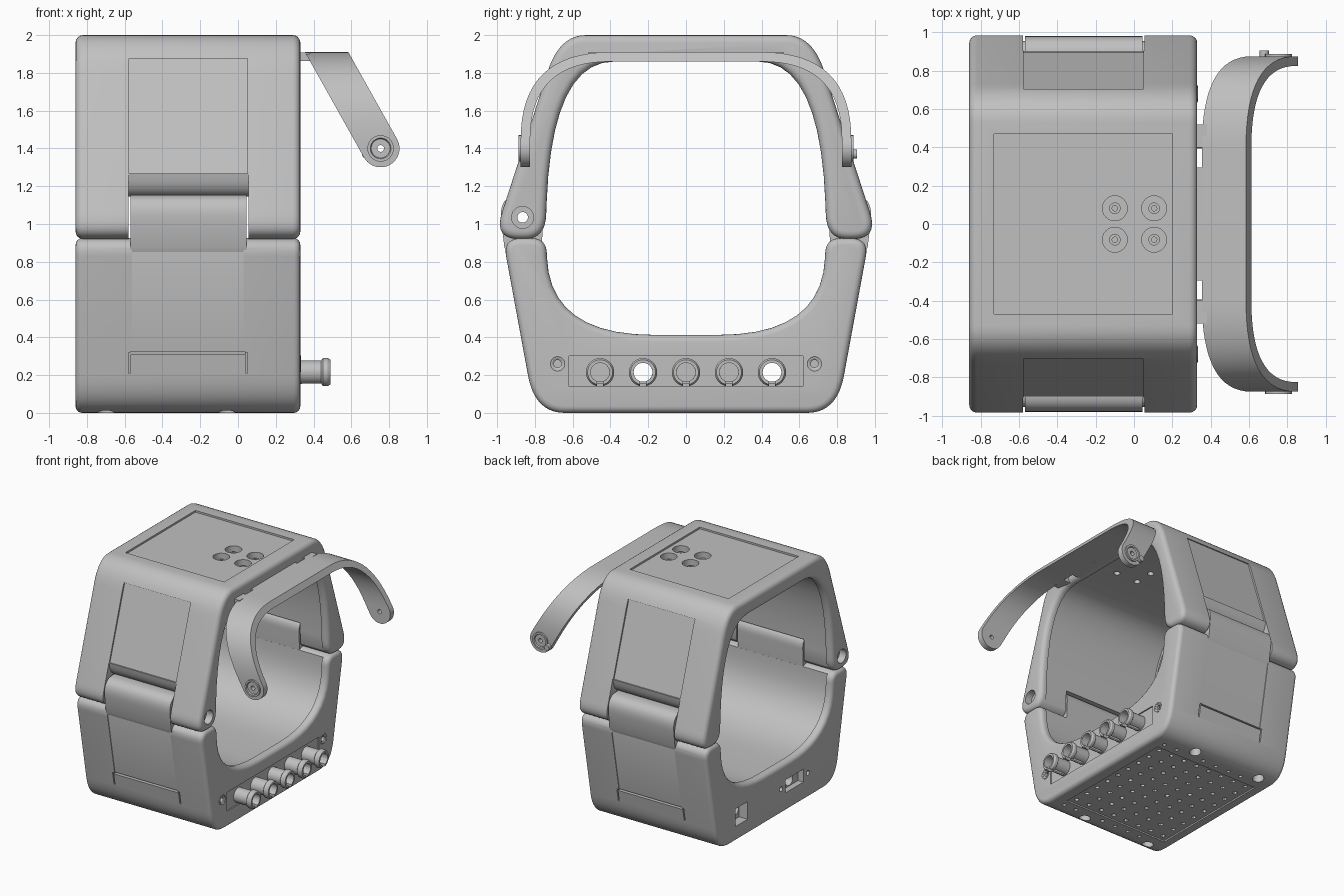
import bpy, bmesh, math
from mathutils import Matrix, Vector

if "Cube" in bpy.data.objects:
    bpy.data.objects.remove(bpy.data.objects["Cube"])

GREY = (0.53, 0.53, 0.53, 1)
grey = bpy.data.materials.new("plain grey")
grey.use_nodes = True
grey.diffuse_color = GREY
grey.node_tree.nodes["Principled BSDF"].inputs["Base Color"].default_value = GREY

X0, X1 = -0.86, 0.33            # width of the housing
HINGE_Y, HINGE_Z = 0.865, 1.035
CONNECTOR_Z = 0.215


def finish(name, bm):
    bmesh.ops.recalc_face_normals(bm, faces=bm.faces)
    mesh = bpy.data.meshes.new(name)
    bm.to_mesh(mesh)
    bm.free()
    mesh.materials.append(grey)
    obj = bpy.data.objects.new(name, mesh)
    bpy.context.collection.objects.link(obj)
    return obj


def rounded(corners, steps=10):
    """Polygon from (y, z, cut_before, cut_after) corners with curved corners."""
    out = []
    for i, c in enumerate(corners):
        p = Vector(c[:2])
        if len(c) == 2:
            out.append(p)
            continue
        before, after = Vector(corners[i - 1][:2]), Vector(corners[(i + 1) % len(corners)][:2])
        a = p + (before - p).normalized() * c[2]
        b = p + (after - p).normalized() * c[3]
        for k in range(steps + 1):
            t = k / steps
            out.append(a * (1 - t) ** 2 + p * 2 * t * (1 - t) + b * t * t)
    return out


def symmetric(half):
    return half + [(-c[0], c[1], *reversed(c[2:])) for c in reversed(half)]


def prism(name, pts, x0, x1, bevel=0):
    bm = bmesh.new()
    a, b = ([bm.verts.new((x, p[0], p[1])) for p in pts] for x in (x0, x1))
    caps = [bm.faces.new(a), bm.faces.new(b[::-1])]
    for i in range(len(pts)):
        bm.faces.new((a[i - 1], b[i - 1], b[i], a[i]))
    bmesh.ops.recalc_face_normals(bm, faces=bm.faces)
    if bevel:
        bmesh.ops.bevel(bm, geom=[e for f in caps for e in f.edges], offset=bevel, segments=4,
                        profile=0.5, affect='EDGES', clamp_overlap=False)
    return finish(name, bm)


def box(name, x, y, z):
    return prism(name, [(y[0], z[0]), (y[1], z[0]), (y[1], z[1]), (y[0], z[1])], x[0], x[1])


TURN = {'X': Matrix.Rotation(math.pi / 2, 4, 'Y'), 'Z': Matrix.Identity(4),
        'Y': Matrix.Rotation(-math.pi / 2, 4, 'X')}


def rods(name, axis, centers, radius, depth, seg=24):
    """Separate cylinders sharing one mesh."""
    bm = bmesh.new()
    for c in centers:
        bmesh.ops.create_cone(bm, cap_ends=True, segments=seg, radius1=radius, radius2=radius,
                              depth=depth, matrix=Matrix.Translation(c) @ TURN[axis])
    return finish(name, bm)


def lathe(name, axis, center, profile, seg=32):
    """Ring from a closed (height, radius) profile turned about an axis."""
    bm = bmesh.new()
    m = Matrix.Translation(center) @ TURN[axis]
    rings = [[bm.verts.new(m @ Vector((r * math.cos(a), r * math.sin(a), h))) for h, r in profile]
             for a in (2 * math.pi * i / seg for i in range(seg))]
    n = len(profile)
    for i in range(seg):
        p, q = rings[i], rings[(i + 1) % seg]
        for k in range(n):
            bm.faces.new((p[k], p[(k + 1) % n], q[(k + 1) % n], q[k]))
    return finish(name, bm)


def cut(obj, *cutters):
    bpy.context.view_layer.objects.active = obj
    for c in cutters:
        mod = obj.modifiers.new("cut", 'BOOLEAN')
        mod.operation, mod.solver, mod.object = 'DIFFERENCE', 'MANIFOLD', c
        bpy.ops.object.modifier_apply(modifier=mod.name)
        bpy.data.objects.remove(c)


def slope_cutter(line, s, x, z, depth):
    """Slab lying on the sloped front or back wall."""
    y0, y1 = line(z[0]), line(z[1])
    pts = [(y0 - depth, z[0]), (y0 + 0.06, z[0]), (y1 + 0.06, z[1]), (y1 - depth, z[1])]
    return prism("cutter", [(s * y, h) for y, h in pts], *x)


def low_wall(z):
    return 0.80 + 0.184 * z


def high_wall(z):
    return 0.67 + (2 - z) * 0.329


# Lower housing with its round opening
lower = prism("lower_housing", rounded(symmetric([
    (0.80, 0, 0.16, 0.2), (0.97, 0.925, 0.1, 0.1), (0.74, 0.925, 0.08, 0.08),
    (0.72, 0.413, 0.41, 0.55)])), X0, X1, 0.035)
cut(lower, prism("cutter", rounded(symmetric([(0.765, 1.0), (0.745, 0.395, 0.45, 0.57)])), X0 + 0.06, X1 - 0.06))
for s in (1, -1):
    cut(lower, slope_cutter(low_wall, s, (-0.56, 0.03), (0.32, 0.88), 0.006),
        slope_cutter(low_wall, s, (-0.568, 0.038), (0.31, 0.325), 0.03),
        slope_cutter(low_wall, s, (-0.58, -0.57), (0.21, 0.32), 0.03),
        slope_cutter(low_wall, s, (0.04, 0.05), (0.21, 0.32), 0.03))

# Perforated base
cut(lower, box("cutter", (-0.77, 0.22), (-0.55, 0.55), (-0.1, 0.012)),
    rods("cutter", 'Z', [(-0.275 + 0.125 * (i - 3.5), 0.125 * (j - 4), 0.02)
                         for i in range(8) for j in range(9)], 0.018, 0.08, 12),
    rods("cutter", 'Z', [(x, s * 0.67, 0) for x in (-0.70, -0.06) for s in (1, -1)], 0.045, 0.14),
    rods("cutter", 'Z', [(x, s * 0.61, 0) for x in (-0.57, -0.45, -0.32, -0.19, 0.08, 0.2)
                         for s in (1, -1)], 0.016, 0.1, 12))

# Connector row, with two bores running through to the far side
spots = [0.2275 * (i - 2) for i in range(5)]
through = (spots[1], spots[4])
cut(lower, box("cutter", (X1 - 0.01, 0.5), (-0.62, 0.62), (0.14, 0.30)),
    rods("cutter", 'X', [(0.3, y, CONNECTOR_Z) for y in spots if y not in through], 0.05, 0.4),
    rods("cutter", 'X', [(-0.2, y, CONNECTOR_Z) for y in through], 0.05, 1.5),
    rods("cutter", 'X', [(X1, s * 0.68, 0.26) for s in (1, -1)], 0.03, 0.12),
    box("cutter", (-1, X0 + 0.08), (0.40, 0.56), (0.13, 0.28)),
    box("cutter", (-1, X0 + 0.05), (-0.35, -0.11), (0.16, 0.27)),
    rods("cutter", 'X', [(X0, y, CONNECTOR_Z) for y in (-0.05, -0.41)], 0.02, 0.1))
for y in spots:
    tube = lathe("connector", 'X', (0, y, CONNECTOR_Z), [
        (0.28, 0.05), (0.28, 0.062), (0.44, 0.062), (0.45, 0.075), (0.475, 0.075), (0.49, 0.066), (0.49, 0.05)])
    cut(tube, box("cutter", (0.34, 0.6), (y - 0.016, y + 0.016), (0.1, CONNECTOR_Z)))
for s in (1, -1):
    lathe("connector_screw", 'X', (X1, s * 0.68, 0.26),
          [(-0.03, 0.02), (-0.03, 0.045), (0.002, 0.045), (0.003, 0.038), (-0.008, 0.02)])

# Upper housing with hinge notches and recessed windows
upper = prism("upper_housing", rounded(symmetric([
    (0.67, 2.0, 0.14, 0.2), (1.02, 0.92, 0.15, 0.14), (0.745, 0.92, 0.11, 0.13),
    (0.71, 1.86, 0.75, 0.33)])), X0, X1, 0.04)
cut(upper, prism("cutter", rounded(symmetric([(0.765, 0.8), (0.735, 1.885, 0.8, 0.35)])), X0 + 0.06, X1 - 0.06))
notch = rounded([(1.1, 0.85), (1.1, 1.272), (0.905, 1.272), (0.88, 1.145, 0.1, 0.08), (0.7, 1.145), (0.7, 0.85)])
for s in (1, -1):
    cut(upper, prism("cutter", [(s * y, z) for y, z in notch], -0.58, 0.055),
        slope_cutter(high_wall, s, (-0.578, 0.05), (1.268, 1.875), 0.016))

# Top panel with four countersunk holes
holes = [(x, s * 0.082, 1.96) for x in (-0.10, 0.105) for s in (1, -1)]
cut(upper, box("cutter", (-0.73, 0.20), (-0.47, 0.47), (1.985, 2.1)),
    rods("cutter", 'Z', holes, 0.065, 0.06),
    rods("cutter", 'Z', holes, 0.025, 0.5))
for x, y, z in holes:
    lathe("top_screw", 'Z', (x, y, 1.93), [(0, 0.014), (0, 0.03), (0.022, 0.03), (0.022, 0.014)])

# Hinge knuckles and the pin bore
bore = (-0.2, -HINGE_Y, HINGE_Z)
cut(upper, rods("cutter", 'X', [(x, -HINGE_Y, HINGE_Z) for x in (X0, X1)], 0.058, 0.12),
    rods("cutter", 'X', [bore], 0.028, 2))
knuckle = rounded([(0.962, 0.88), (0.995, 1.155, 0.14, 0.12), (0.75, 1.155, 0.1, 0.1), (0.765, 0.85), (0.95, 0.85)])
for s, side in ((1, "back"), (-1, "front")):
    part = prism(side + "_hinge_knuckle", [(s * y, z) for y, z in knuckle], -0.57, 0.045)
    if s < 0:
        cut(part, rods("cutter", 'X', [bore], 0.028, 2))


# Carrying handle: a slanted U-shaped strap with round ends
PIVOT_X, PIVOT_Z, END_R = 0.755, 1.40, 0.1


def strap_edges(z):
    mid = PIVOT_X + (PIVOT_Z - z) * 0.56
    arc = math.sqrt(max(END_R ** 2 - (z - PIVOT_Z) ** 2, 0))
    return (mid - 0.115 if z > 1.351 else PIVOT_X - arc,
            mid + 0.115 if z > 1.449 else PIVOT_X + arc)


def strap_path(y, top):
    pts = [(y, 1.401 - END_R * math.cos(math.pi * k / 24)) for k in range(16)]
    a, p, b = Vector((y, 1.45)), Vector((y, top)), Vector((0.4, top))
    pts += [tuple(a * (1 - t) ** 2 + p * 2 * t * (1 - t) + b * t * t) for t in (k / 16 for k in range(17))]
    return pts + [(-q[0], q[1]) for q in reversed(pts)]


bm = bmesh.new()
loops = []
for (yo, zo), (yi, zi) in zip(strap_path(0.875, 1.91), strap_path(0.825, 1.86)):
    (a, b), (c, d) = strap_edges(zo), strap_edges(zi)
    loops.append([bm.verts.new(v) for v in ((a, yo, zo), (b, yo, zo), (d, yi, zi), (c, yi, zi))])
for p, q in zip(loops, loops[1:]):
    for k in range(4):
        bm.faces.new((p[k], p[(k + 1) % 4], q[(k + 1) % 4], q[k]))
bm.faces.new(loops[0])
bm.faces.new(loops[-1])
handle = finish("handle", bm)
cut(handle, rods("cutter", 'Y', [(PIVOT_X, 0, PIVOT_Z)], 0.018, 3))
for s in (1, -1):
    lathe("handle_boss", 'Y', (PIVOT_X, s * 0.87, PIVOT_Z),
          [(-s * 0.01, 0.018), (-s * 0.01, 0.07), (s * 0.018, 0.07), (s * 0.018, 0.055),
           (s * 0.008, 0.05), (s * 0.008, 0.018)])
    for y, w in ((0.46, 0.06), (0.25, 0.045)):
        box("handle_clip", (0.29, 0.38), (s * y - w, s * y + w), (1.862, 1.908))
box("handle_bridge", (0.29, 0.38), (-0.205, 0.205), (1.862, 1.908))
rods("handle_peg", 'Y', [(0.68, 0.88, 1.37)], 0.024, 0.05)

# Smooth the curves, keep the edges crisp
for obj in bpy.context.scene.objects:
    obj.select_set(obj.type == 'MESH')
bpy.context.view_layer.objects.active = lower
bpy.ops.object.shade_smooth_by_angle(angle=math.radians(30))
